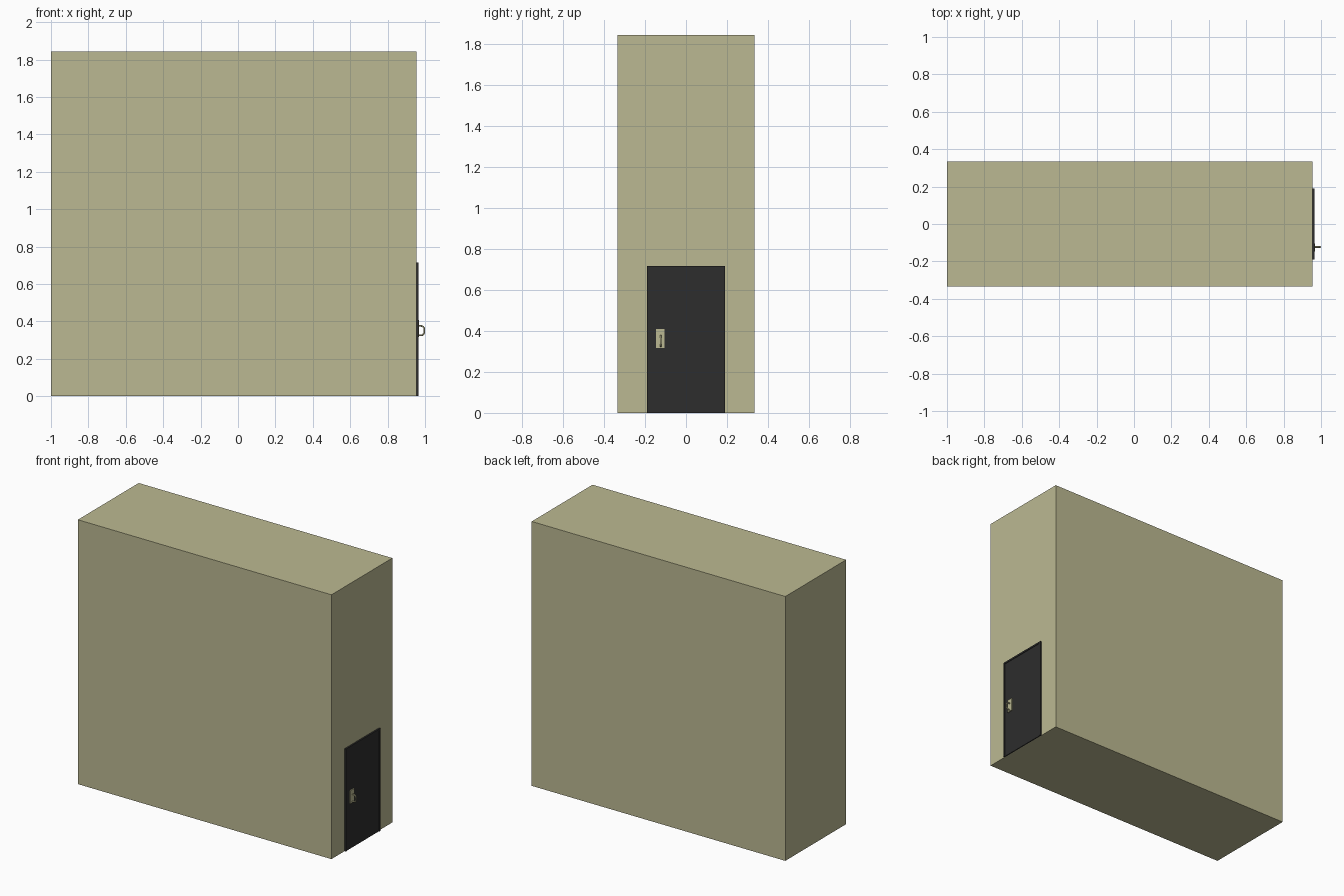
import bpy, math

if "Cube" in bpy.data.objects:
    bpy.data.objects.remove(bpy.data.objects["Cube"])


def material(name, rgb):
    m = bpy.data.materials.new(name)
    m.diffuse_color = (*rgb, 1)
    m.use_nodes = True
    m.node_tree.nodes["Principled BSDF"].inputs["Base Color"].default_value = m.diffuse_color
    return m


KHAKI = material("khaki", (0.50, 0.485, 0.287))
CHARCOAL = material("charcoal", (0.026, 0.026, 0.026))


def box(name, x, y, z, mat):
    """Box from (min, max) pairs on each axis."""
    xs = (x, y, z)
    bpy.ops.mesh.primitive_cube_add(size=1, location=[sum(p) / 2 for p in xs])
    o = bpy.context.object
    o.name = name
    o.scale = [p[1] - p[0] for p in xs]
    bpy.ops.object.transform_apply(location=False, rotation=False, scale=True)
    o.data.materials.append(mat)
    return o


WALL = 0.955
HALF, TOP, RIM = 0.19, 0.715, 0.012

# main block
box("building_block", (-1, WALL), (-0.335, 0.335), (0, 1.842), KHAKI)

# door leaf with a slim raised frame
box("door_leaf", (WALL, 0.962), (-HALF + RIM, HALF - RIM), (0, TOP - RIM), CHARCOAL)
for side, name in ((-1, "left"), (1, "right")):
    edges = sorted((side * HALF, side * (HALF - RIM)))
    box("door_frame_" + name, (WALL, 0.966), edges, (0, TOP - RIM), CHARCOAL)
box("door_frame_top", (WALL, 0.966), (-HALF, HALF), (TOP - RIM, TOP), CHARCOAL)

# handle backplate
box("handle_plate", (0.962, 0.969), (-0.146, -0.104), (0.317, 0.408), KHAKI)

# D-shaped pull handle with rounded corners
R, OUT, LOW, HIGH = 0.018, 0.996, 0.325, 0.376
path = [(0.967, HIGH)]
for cz, start in ((HIGH - R, 90), (LOW + R, 0)):
    for i in range(5):
        a = math.radians(start - 22.5 * i)
        path.append((OUT - R + R * math.cos(a), cz + R * math.sin(a)))
path.append((0.967, LOW))

curve = bpy.data.curves.new("pull_handle", "CURVE")
curve.dimensions = "3D"
curve.bevel_depth = 0.0045
curve.bevel_resolution = 2
curve.use_fill_caps = True
spline = curve.splines.new("POLY")
spline.points.add(len(path) - 1)
for p, (x, z) in zip(spline.points, path):
    p.co = (x, -0.123, z, 1)
curve.materials.append(KHAKI)
handle = bpy.data.objects.new("pull_handle", curve)
bpy.context.collection.objects.link(handle)
